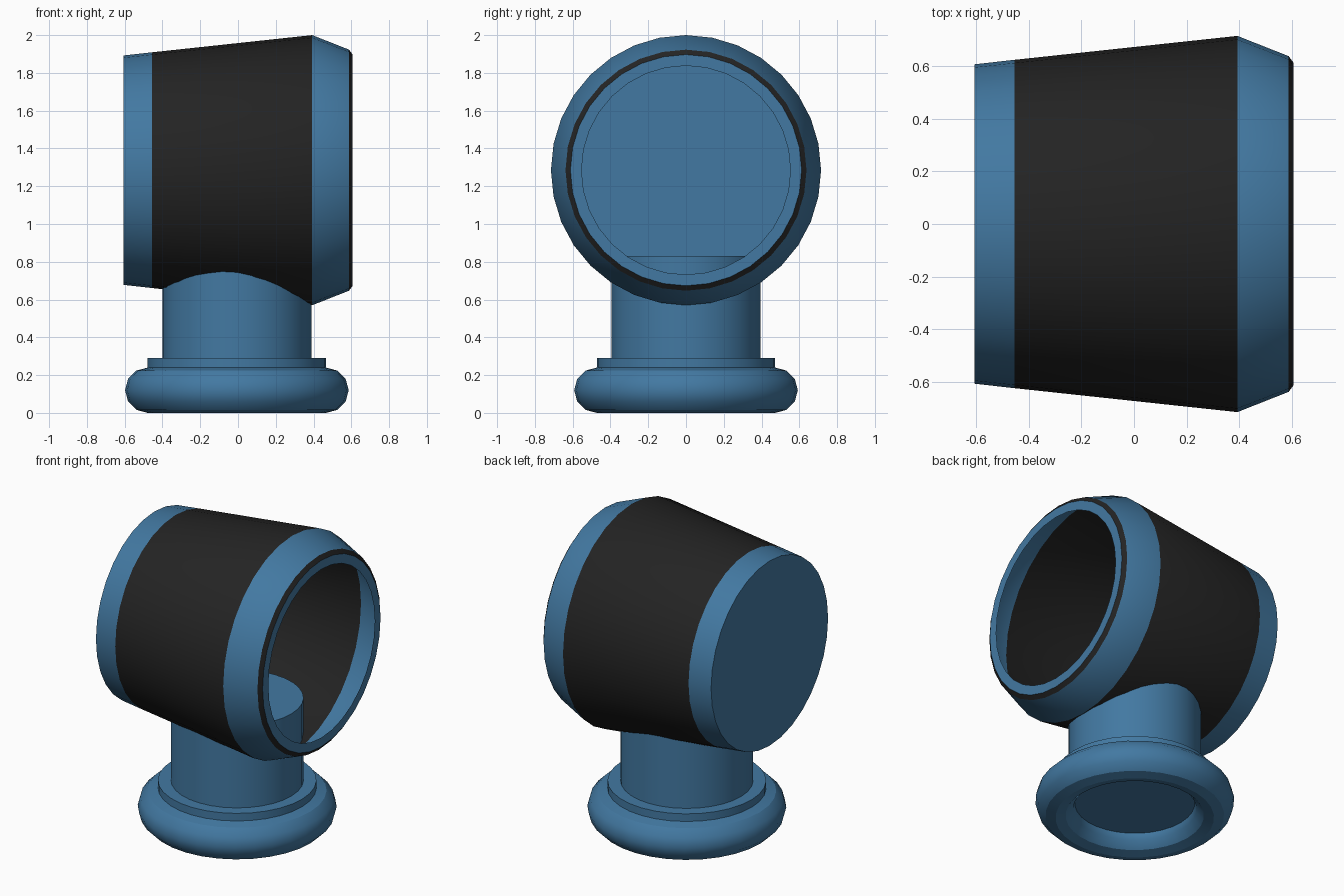
import bpy, bmesh, math
from mathutils import Matrix, Vector

if "Cube" in bpy.data.objects:
    bpy.data.objects.remove(bpy.data.objects["Cube"])


def material(name, rgb):
    m = bpy.data.materials.new(name)
    m.diffuse_color = (*rgb, 1)
    m.use_nodes = True
    m.node_tree.nodes["Principled BSDF"].inputs["Base Color"].default_value = m.diffuse_color
    return m


BLUE = material("steel blue", (0.055, 0.19, 0.36))
BLACK = material("soft black", (0.017, 0.017, 0.017))


def lathe(name, profile, colours, matrix, sides=32, cap_start=False, cap_end=False, closed=False):
    """Revolve (radius, height) points about z; colours gives a material slot per band."""
    bm = bmesh.new()
    rings = []
    for r, h in profile:
        rings.append([bm.verts.new((r * math.cos(2 * math.pi * i / sides),
                                    r * math.sin(2 * math.pi * i / sides), h))
                      for i in range(sides)])
    bands = len(rings) if closed else len(rings) - 1
    for b in range(bands):
        lo, hi = rings[b], rings[(b + 1) % len(rings)]
        for i in range(sides):
            j = (i + 1) % sides
            f = bm.faces.new((lo[i], lo[j], hi[j], hi[i]))
            f.material_index = colours[b] if colours else 0
    if cap_start:
        bm.faces.new(rings[0][::-1])
    if cap_end:
        bm.faces.new(rings[-1])
    bm.transform(matrix)
    me = bpy.data.meshes.new(name)
    bm.to_mesh(me)
    bm.free()
    ob = bpy.data.objects.new(name, me)
    bpy.context.collection.objects.link(ob)
    me.materials.append(BLUE)
    me.materials.append(BLACK)
    bpy.ops.object.select_all(action='DESELECT')
    ob.select_set(True)
    bpy.context.view_layer.objects.active = ob
    bpy.ops.object.shade_smooth_by_angle(angle=math.radians(30))
    return ob


# Cowl head: thin open shell lying along x, closed at the back
along_x = Matrix.Translation((0, 0, 1.285)) @ Matrix.Rotation(math.pi / 2, 4, 'Y')
lathe("cowl_head",
      [(0.607, -0.607), (0.624, -0.455), (0.715, 0.393), (0.638, 0.588),
       (0.612, 0.607), (0.553, 0.607)],
      [0, 1, 0, 1, 0], along_x, cap_start=True)

# Neck, collar and rounded foot share one upright axis
upright = Matrix.Translation((-0.006, 0, 0))
lathe("neck", [(0.395, 0.10), (0.395, 0.83)], None, upright, cap_start=True, cap_end=True)
lathe("collar", [(0.472, 0.12), (0.472, 0.29)], None, upright, cap_start=True, cap_end=True)
foot = [(0.472 + 0.12 * math.cos(a), 0.12 + 0.12 * math.sin(a))
        for a in (2 * math.pi * k / 12 for k in range(12))]
lathe("foot_ring", foot, None, upright, closed=True).data.shade_smooth()
